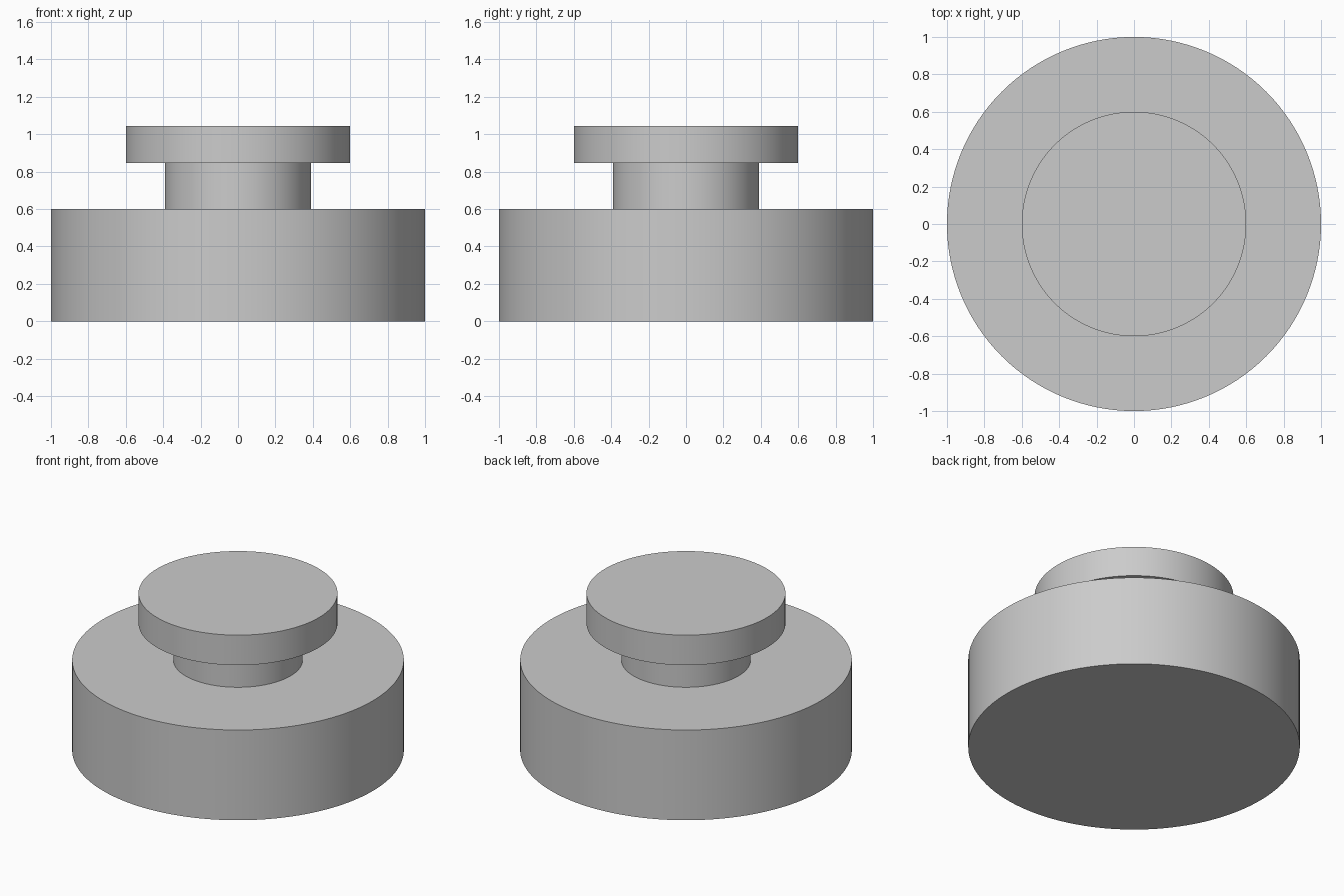
import bpy
import math

cube = bpy.data.objects.get("Cube")
if cube:
    bpy.data.objects.remove(cube, do_unlink=True)

GREY = (0.6, 0.6, 0.6, 1.0)
grey = bpy.data.materials.new("light grey")
grey.use_nodes = True
grey.diffuse_color = GREY
grey.node_tree.nodes["Principled BSDF"].inputs["Base Color"].default_value = GREY


def disc(name, radius, bottom, top, ends="NGON"):
    """Upright cylinder between two heights, smooth round the side."""
    bpy.ops.mesh.primitive_cylinder_add(
        vertices=128, radius=radius, depth=top - bottom,
        end_fill_type=ends, location=(0, 0, (bottom + top) / 2))
    obj = bpy.context.object
    obj.name = obj.data.name = name
    obj.data.materials.append(grey)
    bpy.ops.object.shade_smooth_by_angle(angle=math.radians(30))
    return obj


# Wide drum at the bottom
disc("base", 1.0, 0.0, 0.6)
# Narrow neck, open where it meets its neighbours
disc("neck", 0.39, 0.6, 0.845, ends="NOTHING")
# Flat overhanging cap
disc("cap", 0.6, 0.845, 1.045)
